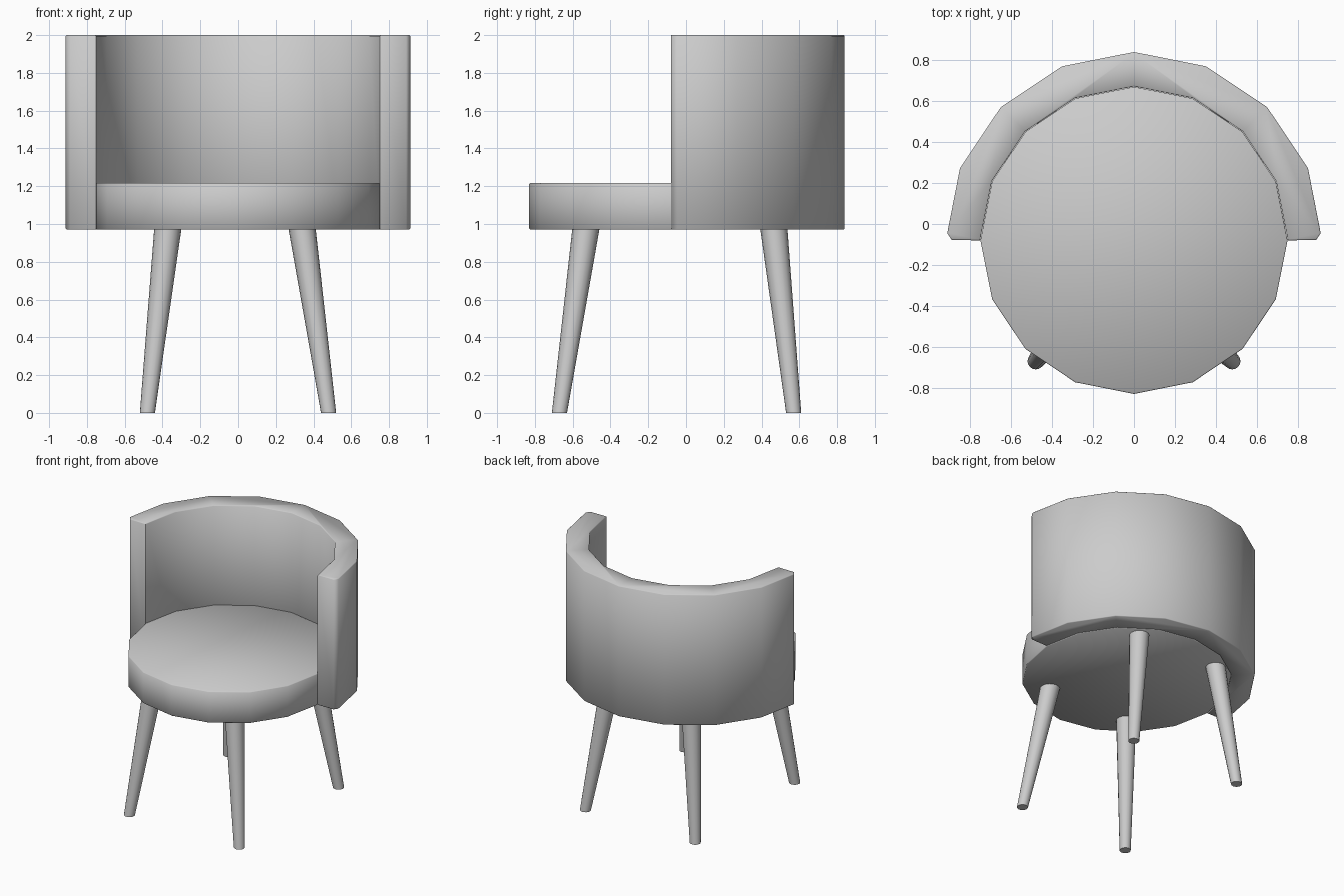
import bpy, bmesh, math
from mathutils import Vector

if "Cube" in bpy.data.objects:
    bpy.data.objects.remove(bpy.data.objects["Cube"])

CY = -0.08          # centre of the round seat in y
BOTTOM, SEAT_TOP, TOP = 0.97, 1.217, 2.0


def arc(radius, first, last):
    """Points of a 16-sided ring, step 0 pointing to the back."""
    step = math.pi / 8
    return [(radius * math.sin(i * step), CY + radius * math.cos(i * step))
            for i in range(first, last + 1)]


def finish(name, bm, angle):
    bmesh.ops.recalc_face_normals(bm, faces=bm.faces)
    mesh = bpy.data.meshes.new(name)
    bm.to_mesh(mesh)
    bm.free()
    obj = bpy.data.objects.new(name, mesh)
    bpy.context.collection.objects.link(obj)
    bpy.ops.object.select_all(action='DESELECT')
    obj.select_set(True)
    bpy.context.view_layer.objects.active = obj
    bpy.ops.object.shade_smooth_by_angle(angle=math.radians(angle))
    return obj


def slab(name, outline, z0, z1, bevel):
    """Extruded outline with finely bevelled rims."""
    bm = bmesh.new()
    base = bm.faces.new([bm.verts.new((x, y, z0)) for x, y in outline])
    up = bmesh.ops.extrude_face_region(bm, geom=[base], use_keep_orig=True)
    moved = [g for g in up['geom'] if isinstance(g, bmesh.types.BMVert)]
    bmesh.ops.translate(bm, verts=moved, vec=(0, 0, z1 - z0))
    bmesh.ops.recalc_face_normals(bm, faces=bm.faces)
    rims = [e for e in bm.edges if abs(e.verts[0].co.z - e.verts[1].co.z) < 1e-5]
    bmesh.ops.bevel(bm, geom=rims, offset=bevel, segments=1, affect='EDGES')
    return finish(name, bm, 50)


def leg(name, foot, top):
    """Tapered splayed leg with horizontal ends."""
    bm = bmesh.new()
    n = 16
    rings = []
    for (x, y), z, r in ((foot, 0, 0.04), (top, BOTTOM + 0.005, 0.072)):
        rings.append([bm.verts.new((x + r * math.cos(2 * math.pi * i / n),
                                    y + r * math.sin(2 * math.pi * i / n), z))
                      for i in range(n)])
    for i in range(n):
        j = (i + 1) % n
        bm.faces.new((rings[0][i], rings[0][j], rings[1][j], rings[1][i]))
    for ring in rings:
        bm.faces.new(ring)
    return finish(name, bm, 40)


# Round seat cushion
slab("seat", arc(0.75, 0, 15), BOTTOM, SEAT_TOP, 0.005)

# Wrap-around backrest with chamfered front ends
outer = ([(-0.89, -0.078), (-0.912, -0.045)] + arc(0.92, -3, 3)
         + [(0.912, -0.045), (0.89, -0.078)])
inner = arc(0.752, -4, 4)[::-1]
slab("backrest", outer + inner, BOTTOM, TOP, 0.005)

# Four splayed legs
for depth, foot_y, top_y in (("front", -0.67, -0.53), ("back", 0.57, 0.465)):
    leg(depth + "_leg_left", (-0.48, foot_y), (-0.372, top_y))
    leg(depth + "_leg_right", (0.48, foot_y), (0.34, top_y))
